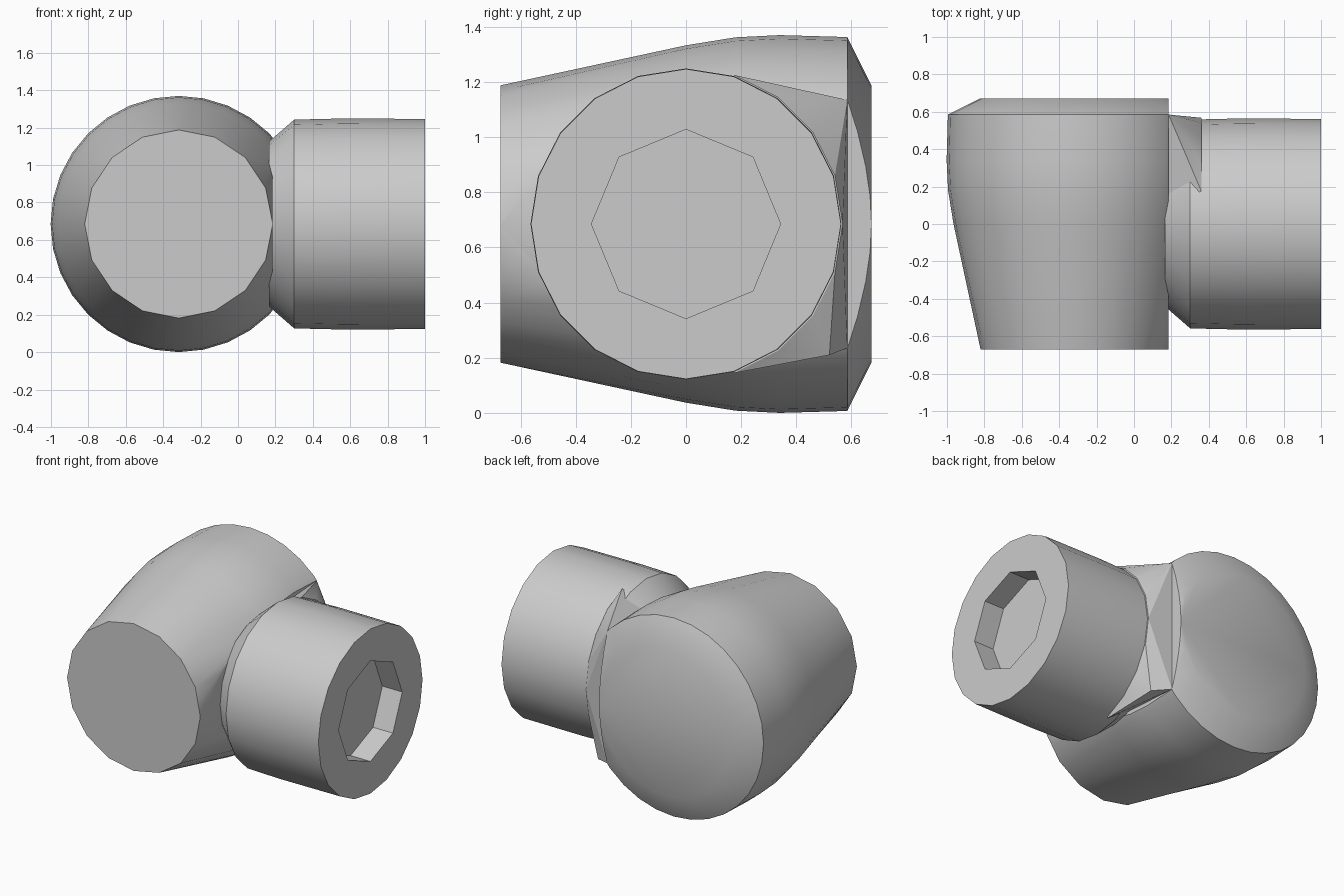
import bpy, bmesh
from math import cos, sin, pi, radians
from mathutils import Vector

cube = bpy.data.objects.get("Cube")
if cube:
    bpy.data.objects.remove(cube, do_unlink=True)

grey = bpy.data.materials.new("plain grey")
grey.use_nodes = True
grey.diffuse_color = (0.6, 0.6, 0.6, 1)
grey.node_tree.nodes["Principled BSDF"].inputs["Base Color"].default_value = grey.diffuse_color

BODY_X, MID_Z, CUT_X = -0.317, 0.685, 0.185


def ring(axis, pos, radius, count, odd_scale=1.0):
    """Points of a circle around the x axis or the y axis."""
    pts = []
    for i in range(count):
        a = 2 * pi * i / count
        r = radius * (odd_scale if i % 2 else 1)
        u, w = r * cos(a), MID_Z + r * sin(a)
        pts.append(Vector((pos, u, w)) if axis == "x" else Vector((BODY_X + u, pos, w)))
    return pts


def loft(bm, rings):
    """Skin a closed solid through a list of rings."""
    loops = [[bm.verts.new(p) for p in r] for r in rings]
    n = len(loops[0])
    for a, b in zip(loops, loops[1:]):
        for i in range(n):
            j = (i + 1) % n
            bm.faces.new((a[i], a[j], b[j], b[i]))
    bm.faces.new(loops[0])
    bm.faces.new(loops[-1])


def finish(bm, name):
    bmesh.ops.recalc_face_normals(bm, faces=bm.faces)
    mesh = bpy.data.meshes.new(name)
    bm.to_mesh(mesh)
    bm.free()
    mesh.materials.append(grey)
    obj = bpy.data.objects.new(name, mesh)
    bpy.context.collection.objects.link(obj)
    return obj


def smooth(obj, angle=33):
    bpy.ops.object.select_all(action="DESELECT")
    obj.select_set(True)
    bpy.context.view_layer.objects.active = obj
    bpy.ops.object.shade_smooth_by_angle(angle=radians(angle))


# Elbow body: swelling barrel along y, sliced flat where the collar joins
bm = bmesh.new()
profile = [(-0.672, 0.503), (0, 0.648), (0.18, 0.677), (0.34, 0.685), (0.585, 0.678), (0.672, 0.503)]
loft(bm, [ring("y", y, r, 32, cos(pi / 16) if i == 0 else 1) for i, (y, r) in enumerate(profile)])
geom = bm.verts[:] + bm.edges[:] + bm.faces[:]
cut = bmesh.ops.bisect_plane(bm, geom=geom, dist=1e-5, plane_co=(CUT_X, 0, 0),
                             plane_no=(1, 0, 0), clear_outer=True)
edges = [e for e in cut["geom_cut"] if isinstance(e, bmesh.types.BMEdge)]
bmesh.ops.holes_fill(bm, edges=edges, sides=0)
smooth(finish(bm, "elbow_body"))

# Collar: chamfered cylinder along x
bm = bmesh.new()
loft(bm, [ring("x", x, r, 20) for x, r in [(CUT_X - 0.02, 0.44), (0.3, 0.558), (0.55, 0.564), (1.0, 0.562)]])
collar = finish(bm, "collar")

# Octagonal socket in the end of the collar
bm = bmesh.new()
loft(bm, [ring("x", x, 0.343, 8) for x in (0.85, 1.2)])
cutter = finish(bm, "socket_cutter")
cutter.hide_render = True
smooth(collar)
mod = collar.modifiers.new("socket", "BOOLEAN")
mod.operation, mod.solver, mod.object = "DIFFERENCE", "EXACT", cutter
bpy.ops.object.modifier_move_to_index(modifier="socket", index=0)
bpy.ops.object.modifier_apply(modifier="socket")
bpy.data.objects.remove(cutter, do_unlink=True)

# Web: facets filling the corner between the back of the body and the collar
bm = bmesh.new()
points = [p for p in ring("x", 0.36, 0.568, 20) if p.y > 0.15]
for side in (-1, 1):
    points.append(Vector((CUT_X, 0.585, MID_Z + side * 0.45)))
    points.append(Vector((CUT_X, 0.1, MID_Z + side * 0.42)))
points.append(Vector((0.3, 0.52, 0.21)))
for p in points:
    bm.verts.new(p)
hull = bmesh.ops.convex_hull(bm, input=bm.verts)
bmesh.ops.delete(bm, geom=[v for v in bm.verts if not v.link_faces], context="VERTS")
smooth(finish(bm, "joining_web"), 20)
